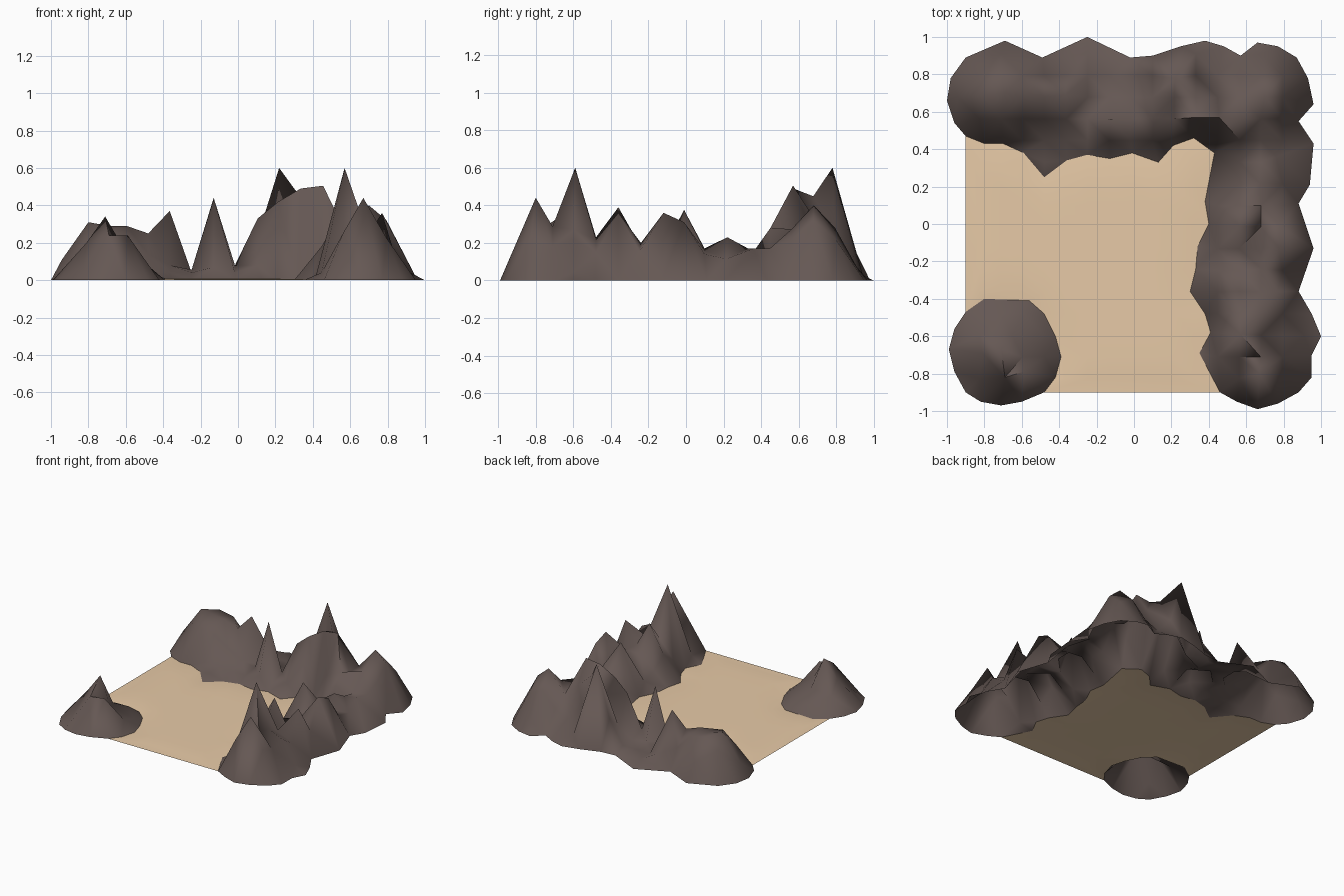
import bpy
from mathutils import Vector
from mathutils.geometry import delaunay_2d_cdt

if "Cube" in bpy.data.objects:
    bpy.data.objects.remove(bpy.data.objects["Cube"])

# Footprints of the rock formations (x, y)
RIDGE = [(-.9, .47), (-.96, .54), (-1, .66), (-.98, .78), (-.9, .89), (-.69, .98), (-.49, .89),
         (-.25, 1), (-.02, .89), (.1, .9), (.25, .95), (.38, .98), (.48, .95), (.57, .9),
         (.66, .97), (.77, .95), (.87, .89), (.93, .78), (.96, .64), (.88, .55), (.96, .43),
         (.94, .21), (.88, .11), (.96, -.13), (.88, -.36), (.95, -.48), (1, -.6), (.95, -.7),
         (.95, -.82), (.88, -.9), (.77, -.96), (.66, -.99), (.55, -.95), (.46, -.9), (.35, -.69),
         (.41, -.58), (.38, -.48), (.3, -.36), (.33, -.24), (.34, -.12), (.4, 0), (.38, .12),
         (.43, .38), (.32, .46), (.21, .42), (.13, .33), (-.01, .38), (-.13, .35), (-.25, .37),
         (-.36, .34), (-.48, .25), (-.59, .38), (-.7, .43), (-.8, .43)]
OUTCROP = [(-.9, -.9), (-.82, -.95), (-.71, -.97), (-.6, -.95), (-.48, -.9), (-.42, -.82),
           (-.39, -.71), (-.42, -.6), (-.48, -.48), (-.56, -.41), (-.8, -.4), (-.9, -.47),
           (-.96, -.56), (-.99, -.67), (-.96, -.79)]
SQUARE = [(-.9, -.9), (.9, -.9), (.9, .9), (-.9, .9)]

# Mounds and spires: x, y, height, radius, flat-top radius
BACK = [(-.8, .69, .31, .22, 0), (-.69, .7, .29, .30, .12), (-.48, .68, .25, .23, .03),
        (-.365, .69, .37, .13, 0), (-.13, .56, .44, .135, 0), (.105, .57, .33, .16, 0),
        (.22, .78, .6, .19, 0), (.335, .57, .49, .30, .09), (.455, .57, .505, .2, 0),
        (.565, .45, .28, .2, 0), (.70, .68, .4, .27, .05)]
SIDE = [(.76, .36, .17, .25, .1), (.67, .22, .23, .22, 0), (.68, .1, .16, .2, .06),
        (.77, -.12, .36, .22, 0), (.78, -.01, .31, .2, 0), (.565, -.01, .375, .2, 0),
        (.565, -.36, .39, .22, 0), (.77, -.36, .36, .2, 0), (.68, -.24, .2, .2, .06),
        (.57, -.59, .6, .18, 0), (.68, -.595, .27, .26, .08), (.67, -.8, .44, .26, 0)]
FRONT = [(-.71, -.67, .34, .15, 0), (-.69, -.82, .24, .2, 0), (-.59, -.79, .24, .2, 0),
         (-.81, -.69, .2, .2, 0), (-.65, -.6, .12, .2, .06)]


def material(name, rgb):
    m = bpy.data.materials.new(name)
    m.diffuse_color = (*rgb, 1)
    m.use_nodes = True
    m.node_tree.nodes["Principled BSDF"].inputs["Base Color"].default_value = m.diffuse_color
    return m


def inside(p, poly):
    hit = False
    for (x1, y1), (x2, y2) in zip(poly, poly[1:] + poly[:1]):
        if (y1 > p[1]) != (y2 > p[1]) and p[0] < x1 + (p[1] - y1) * (x2 - x1) / (y2 - y1):
            hit = not hit
    return hit


def edge_distance(p, poly):
    p = Vector(p[:2])
    best = 9
    for a, b in zip(poly, poly[1:] + poly[:1]):
        a, b = Vector(a), Vector(b)
        t = max(0, min(1, (p - a).dot(b - a) / (b - a).length_squared))
        best = min(best, (p - a.lerp(b, t)).length)
    return best


def surface(name, loops, extra, keep, height, mat, angle):
    """Triangulate the loops plus inner points, then lift by height()."""
    pts, edges = [], []
    for loop in loops:
        n, s = len(pts), len(loop)
        pts += [Vector(p) for p in loop]
        edges += [(n + i, n + (i + 1) % s) for i in range(s)]
    pts += [Vector(p) for p in extra]
    out = delaunay_2d_cdt(pts, edges, [], 0, 1e-4)
    vs = out[0]
    faces = [f for f in out[2] if keep(sum((vs[i] for i in f), Vector((0, 0))) / len(f))]
    used = sorted({i for f in faces for i in f})
    index = {v: k for k, v in enumerate(used)}
    me = bpy.data.meshes.new(name)
    me.from_pydata([(vs[i].x, vs[i].y, height(vs[i])) for i in used], [],
                   [[index[i] for i in f] for f in faces])
    me.materials.append(mat)
    ob = bpy.data.objects.new(name, me)
    bpy.context.collection.objects.link(ob)
    bpy.ops.object.select_all(action='DESELECT')
    ob.select_set(True)
    bpy.context.view_layer.objects.active = ob
    bpy.ops.object.shade_smooth_by_angle(angle=angle)


GRID = [(-.942 + .1157 * i, -.942 + .1157 * j) for i in range(17) for j in range(17)]


def rock(name, outline, peaks, mat):
    def height(p):
        d = edge_distance(p, outline)
        if d < .002:
            return 0
        z = .04
        for x, y, h, r, flat in peaks:
            away = (Vector((x, y)) - p).length
            if away < .002:
                return h
            z = max(z, h * min(1, (r - away) / (r - flat)))
        return min(z, d * 3.5)

    tops = [p[:2] for p in peaks]
    fill = [g for g in GRID if inside(g, outline) and edge_distance(g, outline) > .05
            and all((Vector(g) - Vector(t)).length > .065 for t in tops)]
    surface(name, [outline], tops + fill, lambda c: inside(c, outline), height, mat, 1.6)


rock_mat = material("dark brown rock", (.130, .097, .088))
sand_mat = material("pale sand", (.84, .62, .405))

# Rock shells
rock("rock_ridge", RIDGE, BACK + SIDE, rock_mat)
rock("rock_outcrop", OUTCROP, FRONT, rock_mat)


# Sand floor between the rocks, without slivers behind the ridge
def on_sand(c):
    return (c[0] < .5 and c[1] < .5 and inside(c, SQUARE)
            and not inside(c, RIDGE) and not inside(c, OUTCROP))


def sand_height(p):
    d = min(edge_distance(p, s) for s in (SQUARE, RIDGE, OUTCROP))
    return .008 * min(1, d / .1)


sand_points = [g for g in GRID if on_sand(g)
               and min(edge_distance(g, s) for s in (SQUARE, RIDGE, OUTCROP)) > .03]
surface("sand_floor", [SQUARE, RIDGE, OUTCROP], sand_points, on_sand, sand_height, sand_mat, 1.4)
